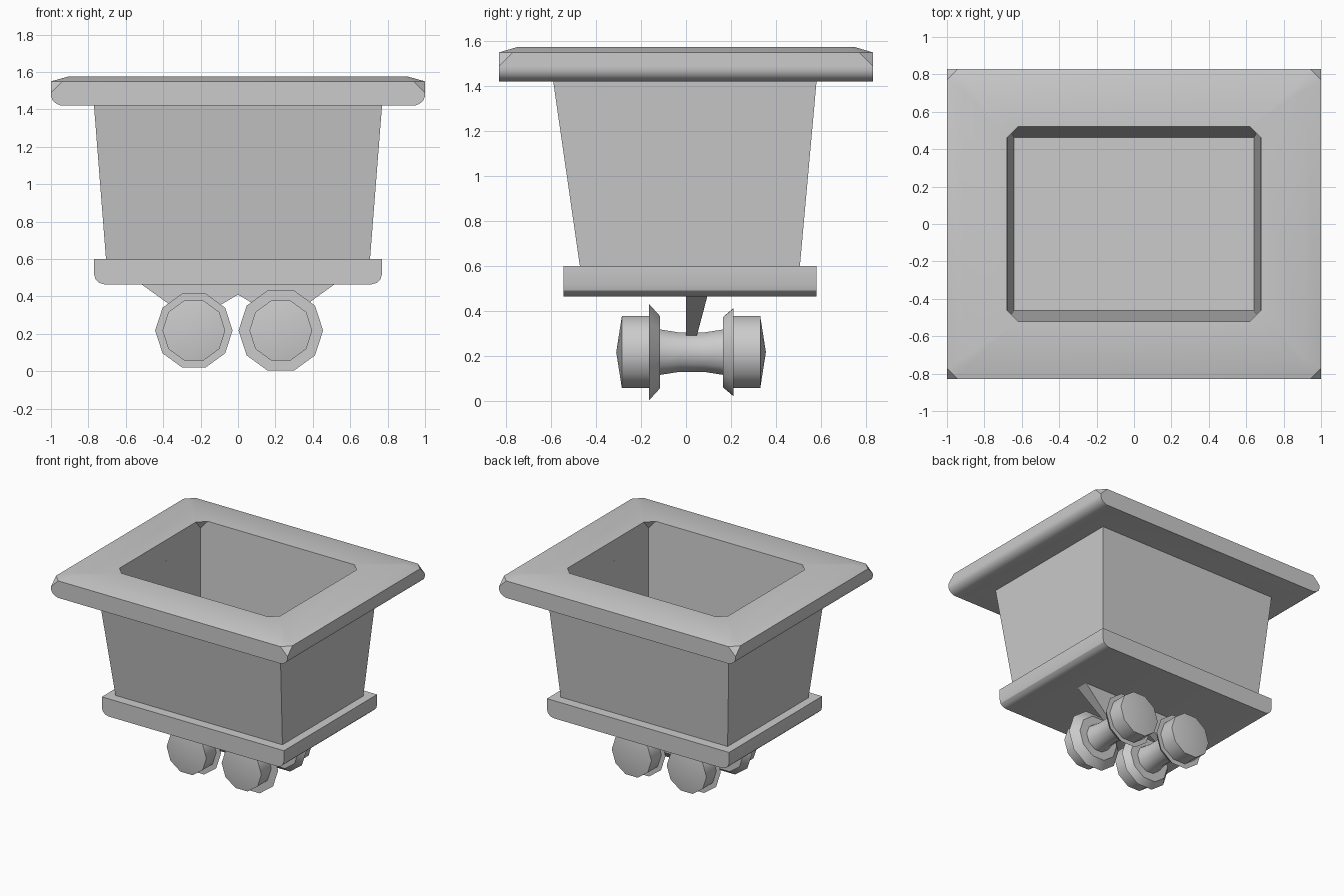
import bpy, bmesh, math

if "Cube" in bpy.data.objects:
    bpy.data.objects.remove(bpy.data.objects["Cube"])


def finish(name, bm, angle):
    bmesh.ops.remove_doubles(bm, verts=bm.verts, dist=1e-4)
    bmesh.ops.recalc_face_normals(bm, faces=bm.faces)
    me = bpy.data.meshes.new(name)
    bm.to_mesh(me)
    bm.free()
    ob = bpy.data.objects.new(name, me)
    bpy.context.collection.objects.link(ob)
    bpy.ops.object.select_all(action='DESELECT')
    ob.select_set(True)
    bpy.context.view_layer.objects.active = ob
    bpy.ops.object.shade_smooth_by_angle(angle=math.radians(angle))
    return ob


def bridge(bm, a, b):
    n = len(a)
    for i in range(n):
        vs = []
        for v in (a[i], a[(i + 1) % n], b[(i + 1) % n], b[i]):
            if not any((v.co - w.co).length < 1e-5 for w in vs):
                vs.append(v)
        if len(vs) > 2:
            bm.faces.new(vs)


def ring(bm, hx, y0, y1, z, c):
    """Rectangle ring with corners cut by c (c = 0 keeps square corners)."""
    if c == 0:
        c4 = [(-hx, y0)] * 2 + [(hx, y0)] * 2 + [(hx, y1)] * 2 + [(-hx, y1)] * 2
        vs = []
        for i in range(0, 8, 2):
            v = bm.verts.new((*c4[i], z))
            vs += [v, v]
        return vs
    pts = [(-hx, y0 + c), (-hx + c, y0), (hx - c, y0), (hx, y0 + c),
           (hx, y1 - c), (hx - c, y1), (-hx + c, y1), (-hx, y1 - c)]
    return [bm.verts.new((x, y, z)) for x, y in pts]


def loft(name, rows, closed=False, angle=30):
    """Stack rectangle rings; either cap the ends or join last to first."""
    bm = bmesh.new()
    rings = [ring(bm, *r) for r in rows]
    for a, b in zip(rings, rings[1:]):
        bridge(bm, a, b)
    if closed:
        bridge(bm, rings[-1], rings[0])
    else:
        for r in (rings[0], rings[-1]):
            bm.faces.new(list(dict.fromkeys(r)))
    return finish(name, bm, angle)


def lathe_y(name, profile, cx, cz, sides=10):
    """Revolve (y, radius) points around an axle running along y."""
    bm = bmesh.new()
    rings = []
    for y, r in profile:
        if r == 0:
            rings.append([bm.verts.new((cx, y, cz))] * sides)
        else:
            angs = [-math.pi / 2 + (i + 0.5) * 2 * math.pi / sides for i in range(sides)]
            rings.append([bm.verts.new((cx + r * math.cos(a), y, cz + r * math.sin(a)))
                          for a in angs])
    for a, b in zip(rings, rings[1:]):
        bridge(bm, a, b)
    return finish(name, bm, 40)


# rim: sides rounded underneath, upper corners cut, gently sloped top
loft("rim", [
    (.674, -.511, .511, 1.42, 0),
    (.945, -.83, .83, 1.42, 0),
    (.97, -.83, .83, 1.43, 0),
    (.99, -.83, .83, 1.446, 0),
    (1.0, -.83, .83, 1.47, 0),
    (1.0, -.83, .83, 1.49, 0),
    (1.0, -.83, .83, 1.55, .06),
    (.91, -.745, .745, 1.575, .03),
    (.68, -.52, .52, 1.575, .06),
    (.677, -.516, .516, 1.51, 0),
], closed=True)

# tapered tub with cavity
loft("tub", [
    (.705, -.47, .505, .59, 0),
    (.77, -.59, .58, 1.421, 0),
    (.674, -.511, .511, 1.421, 0),
    (.642, -.463, .463, .61, 0),
])

# base slab, rounded under the two short ends
loft("base", [
    (.715, -.545, .58, .465, 0),
    (.742, -.545, .58, .473, 0),
    (.762, -.545, .58, .492, 0),
    (.77, -.545, .58, .52, 0),
    (.77, -.545, .58, .60, 0),
])

# wheel sets: end cap, wheel, flange, waisted axle, and back again
for name, cx, front_r, back_r in (("left_wheel_set", -.236, .207, .205),
                                  ("right_wheel_set", .229, .226, .203)):
    lathe_y(name, [
        (-.31, 0), (-.285, .168), (-.165, .168), (-.165, front_r),
        (-.115, .168), (-.115, .106), (-.03, .092), (.08, .092),
        (.165, .106), (.165, .165), (.21, back_r), (.21, .168),
        (.33, .168), (.355, 0)], cx, .218)

# axle hanger: two downward-pointing tapered brackets
for name, s in (("left_hanger", -1), ("right_hanger", 1)):
    bm = bmesh.new()
    prof = [(.52, .468, .095), (.26, .28, .045), (.22, .28, .045),
            (0, .41, .08), (0, .468, .095)]
    front = [bm.verts.new((s * x, 0, z)) for x, z, y in prof]
    back = [bm.verts.new((s * x, y, z)) for x, z, y in prof]
    bridge(bm, front, back)
    bm.faces.new(front)
    bm.faces.new(back)
    finish(name, bm, 30)
